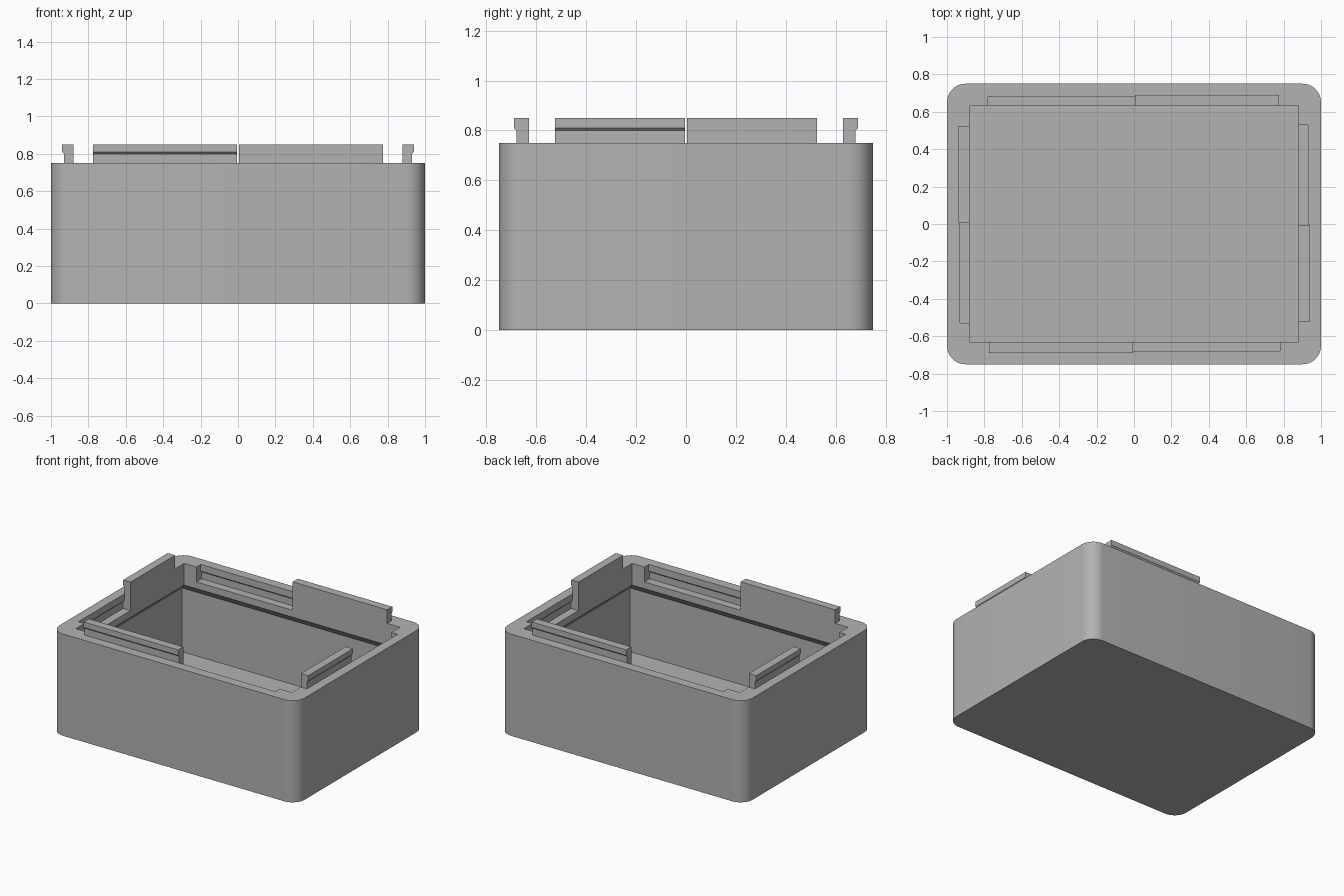
import bpy
import bmesh
from math import pi, sin, cos
from mathutils import Matrix

cube = bpy.data.objects.get("Cube")
if cube:
    bpy.data.objects.remove(cube, do_unlink=True)

GREY = (0.45, 0.45, 0.45, 1)
plastic = bpy.data.materials.new("grey plastic")
plastic.use_nodes = True
plastic.diffuse_color = GREY
plastic.node_tree.nodes["Principled BSDF"].inputs["Base Color"].default_value = GREY

HALF_X, HALF_Y, TOP = 1.0, 0.75, 0.75
RIM, WALL = 0.12, 0.06       # thick lip at the top, thinner wall below
FLOOR = 0.06
GAP = 0.005


def loft(name, loops, turn=0):
    """Solid that joins equal loops of points, capped at both ends."""
    bm = bmesh.new()
    rings = [[bm.verts.new(p) for p in loop] for loop in loops]
    for a, b in zip(rings, rings[1:]):
        for i in range(len(a)):
            j = (i + 1) % len(a)
            bm.faces.new((a[i], a[j], b[j], b[i]))
    bm.faces.new(rings[0])
    bm.faces.new(rings[-1])
    bm.transform(Matrix.Rotation(turn, 4, "Z"))
    bmesh.ops.recalc_face_normals(bm, faces=bm.faces)
    mesh = bpy.data.meshes.new(name)
    bm.to_mesh(mesh)
    bm.free()
    mesh.materials.append(plastic)
    obj = bpy.data.objects.new(name, mesh)
    bpy.context.collection.objects.link(obj)
    return obj


def rectangle(x, y, z):
    return [(-x, -y, z), (x, -y, z), (x, y, z), (-x, y, z)]


def rounded(x, y, r, z, steps=10):
    pts = []
    for k, (sx, sy) in enumerate([(1, 1), (-1, 1), (-1, -1), (1, -1)]):
        for i in range(steps + 1):
            a = (k + i / steps) * pi / 2
            pts.append((sx * (x - r) + r * cos(a), sy * (y - r) + r * sin(a), z))
    return pts


def wall_strip(name, profile, dist, start, end, turn):
    """Extrude an (outward, height) profile along one wall."""
    return loft(name, [[(u, -(dist + o), z) for o, z in profile]
                       for u in (start, end)], turn)


def cut(target, cutter):
    cutter.hide_render = True
    mod = target.modifiers.new("cut", "BOOLEAN")
    mod.operation = "DIFFERENCE"
    mod.solver = "EXACT"
    mod.object = cutter
    bpy.context.view_layer.objects.active = target
    bpy.ops.object.modifier_apply(modifier=mod.name)
    bpy.data.objects.remove(cutter, do_unlink=True)


# Rounded box body
body = loft("box_body", [rounded(HALF_X, HALF_Y, 0.1, z) for z in (0, TOP)])

# Cavity, narrowing under the lip with a sloped step
levels = [(WALL, FLOOR), (WALL, 0.53), (RIM, 0.59), (RIM, 0.9)]
cut(body, loft("cavity_cutter",
               [rectangle(HALF_X - t, HALF_Y - t, z) for t, z in levels]))

# Each wall has a hooked tab on one half and a grooved recess on the other
tab = [(0, TOP), (0.05, TOP), (0.05, 0.80), (0.06, 0.81), (0.06, 0.85), (0, 0.85)]
recess = [(-0.02, 0.64), (0.06, 0.64), (0.06, 0.69), (0.05, 0.70),
          (0.05, 0.9), (-0.02, 0.9)]
for i, side in enumerate(["front", "left", "back", "right"]):
    half, span = (HALF_Y, 0.775) if i % 2 == 0 else (HALF_X, 0.525)
    dist, turn = half - RIM, i * pi / 2
    cut(body, wall_strip("recess_cutter", recess, dist, -GAP, span + GAP, turn))
    wall_strip(side + "_snap_tab", tab, dist, -span, -GAP, turn)

# Smooth only the rounded corners
bpy.ops.object.select_all(action="DESELECT")
body.select_set(True)
bpy.context.view_layer.objects.active = body
bpy.ops.object.shade_smooth_by_angle(angle=pi / 6)
